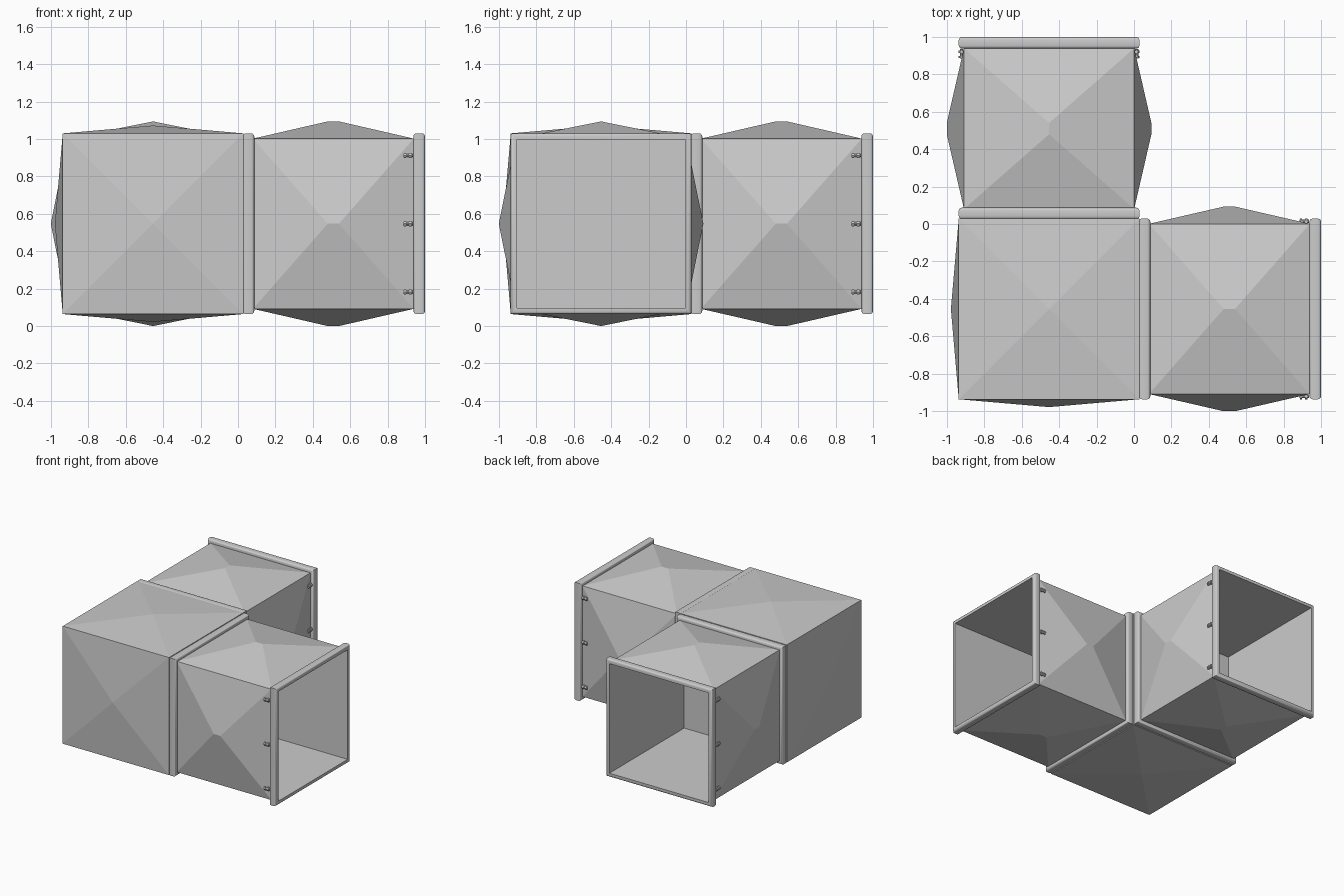
import bpy, bmesh, math
from mathutils import Matrix, Vector

if "Cube" in bpy.data.objects:
    bpy.data.objects.remove(bpy.data.objects["Cube"])

C, ZC = -0.454, 0.547        # duct centre line offset and height
SWAP = Matrix(((0, 1, 0, 0), (1, 0, 0, 0), (0, 0, 1, 0), (0, 0, 0, 1)))  # mirrors x <-> y


def finish(name, bm, swap=False, smooth=False, recalc=False):
    if recalc:
        bmesh.ops.recalc_face_normals(bm, faces=bm.faces)
    if swap:
        bm.transform(SWAP)
        bmesh.ops.reverse_faces(bm, faces=bm.faces)
    me = bpy.data.meshes.new(name)
    bm.to_mesh(me)
    bm.free()
    ob = bpy.data.objects.new(name, me)
    bpy.context.collection.objects.link(ob)
    if smooth:
        bpy.context.view_layer.objects.active = ob
        ob.select_set(True)
        bpy.ops.object.shade_smooth_by_angle(angle=math.radians(50))
        ob.select_set(False)
    return ob


def ring(bm, x, half):
    """Square loop around the duct axis at station x."""
    return [bm.verts.new((x, C + half * a, ZC + half * b))
            for a, b in ((-1, -1), (1, -1), (1, 1), (-1, 1))]


def sweep(bm, profile, closed):
    loops = [ring(bm, x, h) for x, h in profile]
    n = len(loops)
    for i in range(n if closed else n - 1):
        a, b = loops[i], loops[(i + 1) % n]
        for j in range(4):
            k = (j + 1) % 4
            bm.faces.new((a[j], a[k], b[k], b[j]))


def flange(name, x0, x1, swap):
    """Square frame with rounded outer edges."""
    inner, outer, r = 0.45, 0.483, 0.016
    prof = [(x0, inner)]
    for cx, start in ((x0 + r, 180), (x1 - r, 90)):
        for i in range(4):
            t = math.radians(start - 30 * i)
            prof.append((cx + r * math.cos(t), outer - r + r * math.sin(t)))
    prof.append((x1, inner))
    bm = bmesh.new()
    sweep(bm, prof, True)
    finish(name, bm, swap, smooth=True, recalc=True)


def arm_panels(name, swap):
    """Four panels, each creased outward to a short central ridge."""
    bm = bmesh.new()
    x0, x1, h, apex = 0.08, 0.94, 0.455, 0.547
    a, b = ring(bm, x0, h), ring(bm, x1, h)
    for j, (dy, dz) in enumerate(((0, -1), (1, 0), (0, 1), (-1, 0))):
        k = (j + 1) % 4
        p, q = [bm.verts.new((x, C + apex * dy, ZC + apex * dz)) for x in (0.48, 0.54)]
        bm.faces.new((a[j], p, a[k]))
        bm.faces.new((b[j], b[k], q))
        bm.faces.new((a[j], b[j], q, p))
        bm.faces.new((a[k], p, q, b[k]))
    finish(name, bm, swap, recalc=False)


def liner(name, swap):
    bm = bmesh.new()
    sweep(bm, [(0.03, 0.45), (0.998, 0.45)], False)
    finish(name, bm, swap)


def bolts(name, swap):
    """Small hex bolts behind the end flange on both upright sides."""
    bm = bmesh.new()
    for side in (-1, 1):
        for dz in (-0.365, 0, 0.365):
            for x, r, d in ((0.893, 0.016, 0.012), (0.91, 0.009, 0.05), (0.92, 0.016, 0.014)):
                m = (Matrix.Translation((x, C + side * 0.468, ZC + dz))
                     @ Matrix.Rotation(math.pi / 2, 4, 'Y'))
                bmesh.ops.create_cone(bm, cap_ends=True, segments=6 if r > 0.01 else 10,
                                      radius1=r, radius2=r, depth=d, matrix=m)
    finish(name, bm, swap)


# Corner box: cube with four pyramid-creased panels, flat where the arms join
bm = bmesh.new()
bmesh.ops.create_cube(bm, size=1, matrix=Matrix.Translation((C, C, ZC))
                      @ Matrix.Diagonal((0.966, 0.966, 0.966, 1)))
bm.normal_update()
creased = [f for f in bm.faces if f.normal.x < 0.5 and f.normal.y < 0.5]
for f in creased:
    n = f.normal.copy()
    centre = bmesh.ops.poke(bm, faces=[f])['verts'][0]
    centre.co += n * 0.042
finish("corner_box", bm, recalc=True)

# Two identical arms, the second mirrored across the diagonal
for side, swap in (("right", False), ("back", True)):
    arm_panels(side + "_arm_panels", swap)
    liner(side + "_arm_liner", swap)
    flange(side + "_joint_flange", 0.026, 0.087, swap)
    flange(side + "_end_flange", 0.938, 1.0, swap)
    bolts(side + "_flange_bolts", swap)
